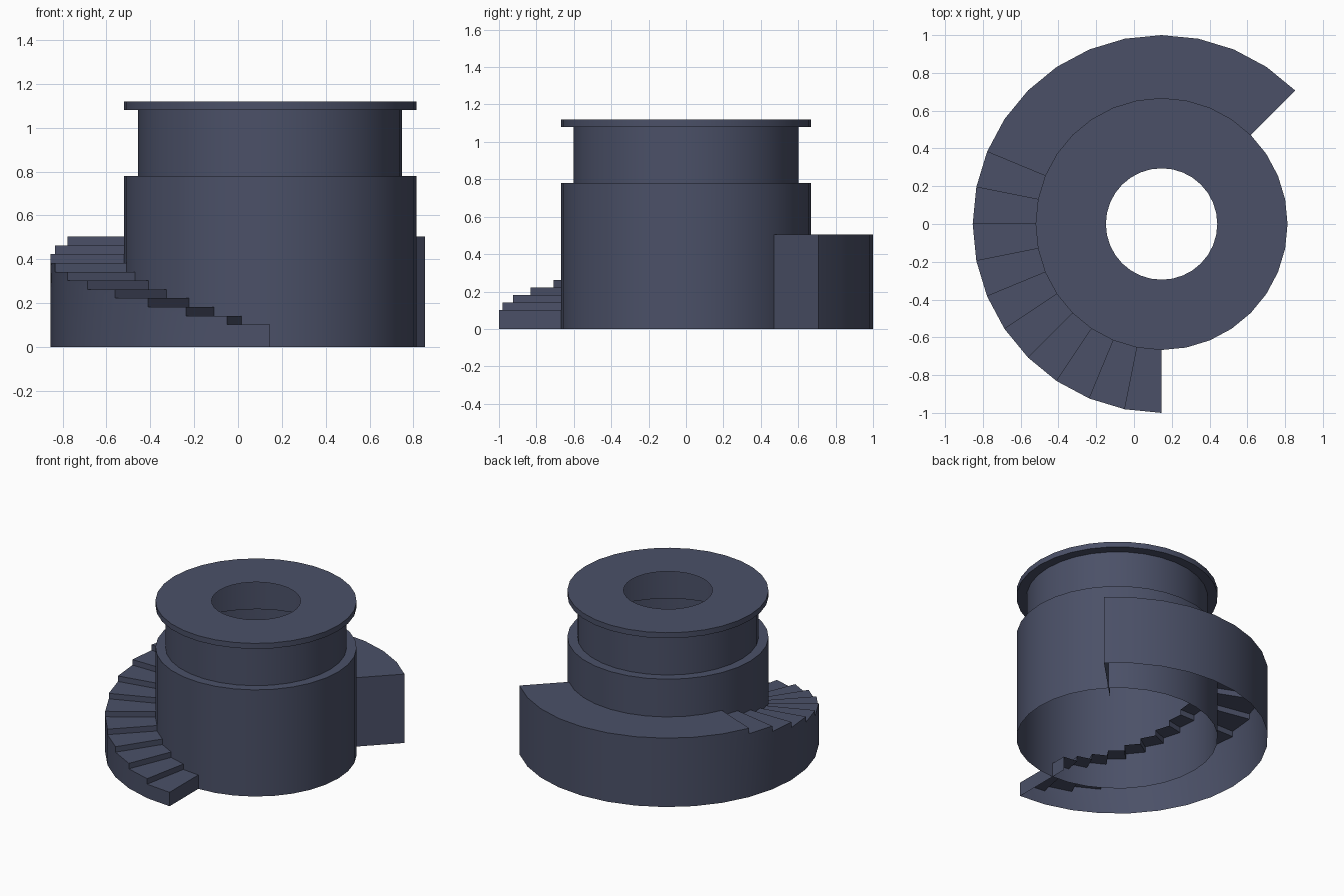
import bpy, bmesh
from math import radians, cos, sin

if "Cube" in bpy.data.objects:
    bpy.data.objects.remove(bpy.data.objects["Cube"])

CX = 0.146          # tower axis
SEG = 32
STEP = 360 / SEG

# Dark slate colour
slate = bpy.data.materials.new("slate")
slate.diffuse_color = (0.07, 0.081, 0.137, 1)
slate.use_nodes = True
slate.node_tree.nodes["Principled BSDF"].inputs["Base Color"].default_value = slate.diffuse_color


def pt(r, deg, z):
    a = radians(deg)
    return (CX + r * cos(a), r * sin(a), z)


def make(name, polys):
    bm = bmesh.new()
    for p in polys:
        bm.faces.new([bm.verts.new(v) for v in p])
    bmesh.ops.remove_doubles(bm, verts=bm.verts, dist=1e-5)
    me = bpy.data.meshes.new(name)
    bm.to_mesh(me)
    bm.free()
    me.materials.append(slate)
    ob = bpy.data.objects.new(name, me)
    bpy.context.collection.objects.link(ob)
    bpy.ops.object.select_all(action='DESELECT')
    ob.select_set(True)
    bpy.context.view_layer.objects.active = ob
    bpy.ops.object.shade_smooth_by_angle(angle=radians(30))
    return ob


# Tower: one open shell with ledge, neck, rim and open top
profile = [(0.667, 0), (0.667, 0.78), (0.601, 0.78), (0.601, 1.08),
           (0.667, 1.08), (0.667, 1.12), (0.295, 1.12)]
polys = []
for (r0, z0), (r1, z1) in zip(profile, profile[1:]):
    for i in range(SEG):
        a, b = i * STEP, (i + 1) % SEG * STEP
        polys.append([pt(r0, a, z0), pt(r0, b, z0), pt(r1, b, z1), pt(r1, a, z1)])
make("tower", polys)

# Winding stairs and landing: treads, risers and outer wall, hollow below
R_IN, R_OUT = 0.55, 1.0
polys = []
prev = 0.0
for i in range(20):
    a, b = -90 - i * STEP, -90 - (i + 1) * STEP
    h = min(0.102 + 0.0402 * i, 0.504)
    rises = h > prev + 1e-4
    polys.append([pt(R_OUT, b, h), pt(R_OUT, a, h), pt(R_IN, a, h), pt(R_IN, b, h)])
    # wall panel shares the lower step's corner so the shading stays smooth
    wall = [pt(R_OUT, b, 0), pt(R_OUT, a, 0)]
    if i and rises:
        wall.append(pt(R_OUT, a, prev))
    polys.append(wall + [pt(R_OUT, a, h), pt(R_OUT, b, h)])
    if rises:
        polys.append([pt(R_OUT, a, prev), pt(R_IN, a, prev), pt(R_IN, a, h), pt(R_OUT, a, h)])
    prev = h
# Landing end wall
polys.append([pt(R_IN, b, 0), pt(R_OUT, b, 0), pt(R_OUT, b, h), pt(R_IN, b, h)])
make("winding_stairs", polys)
